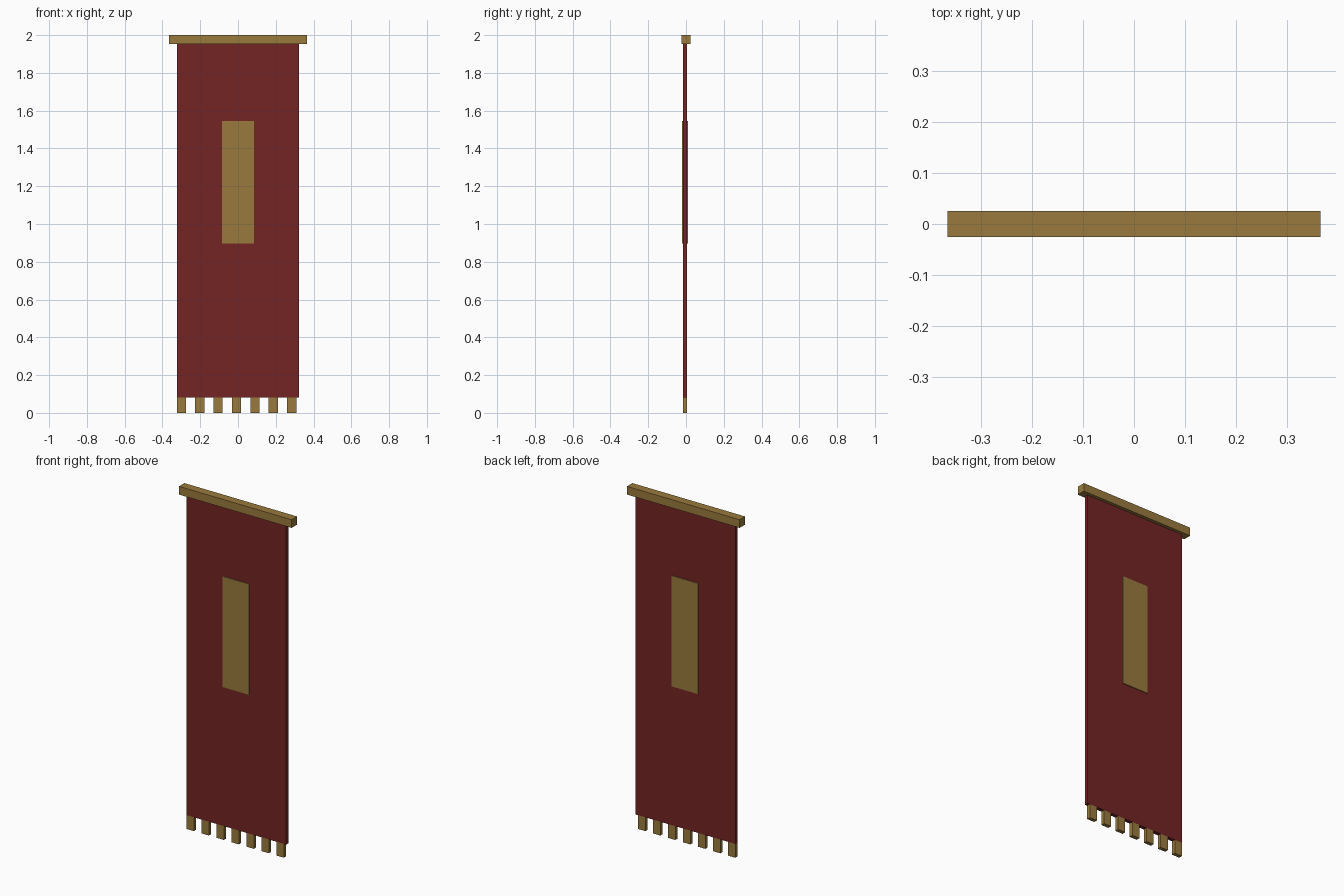
import bpy

if "Cube" in bpy.data.objects:
    bpy.data.objects.remove(bpy.data.objects["Cube"])


def material(name, color):
    m = bpy.data.materials.new(name)
    m.diffuse_color = (*color, 1)
    m.use_nodes = True
    m.node_tree.nodes["Principled BSDF"].inputs["Base Color"].default_value = m.diffuse_color
    return m


def box(name, x, y, z, mat):
    """Axis-aligned box from (min, max) ranges."""
    bpy.ops.mesh.primitive_cube_add(size=1, location=[(a + b) / 2 for a, b in (x, y, z)])
    ob = bpy.context.object
    ob.name = name
    ob.scale = [b - a for a, b in (x, y, z)]
    bpy.ops.object.transform_apply(location=False, rotation=False, scale=True)
    ob.data.materials.append(mat)
    return ob


red = material("deep red cloth", (0.175, 0.018, 0.018))
gold = material("old gold", (0.32, 0.195, 0.047))

CLOTH_Y = (-0.016, 0.006)

# Hanging bar and cloth
box("top_bar", (-0.365, 0.365), (-0.025, 0.025), (1.952, 2.0), gold)
box("cloth", (-0.324, 0.324), CLOTH_Y, (0.081, 1.952), red)

# Thin gold panel on each face of the cloth
for side, y in (("front", (-0.021, CLOTH_Y[0])), ("back", (CLOTH_Y[1], 0.011))):
    box(side + "_panel", (-0.085, 0.085), y, (0.897, 1.546), gold)

# Fringe along the bottom edge, starting flush with the left side
for i in range(7):
    x = -0.324 + i * 0.0973
    box(f"fringe_{i + 1}", (x, x + 0.0486), CLOTH_Y, (0.0, 0.081), gold)
